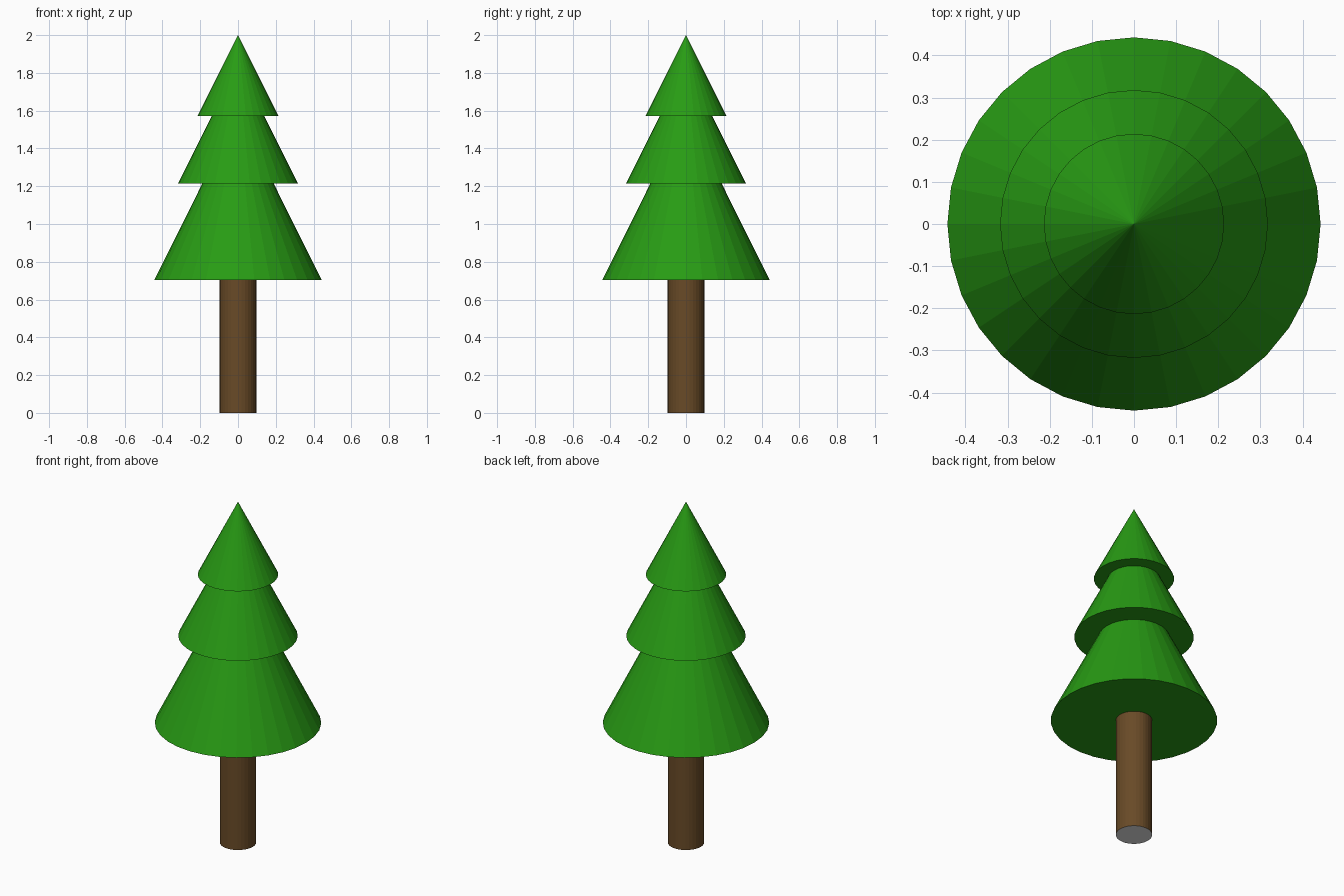
import bpy, bmesh
from mathutils import Matrix

if "Cube" in bpy.data.objects:
    bpy.data.objects.remove(bpy.data.objects["Cube"])

SIDES = 32


def material(name, rgb):
    m = bpy.data.materials.new(name)
    m.diffuse_color = (*rgb, 1)
    m.use_nodes = True
    m.node_tree.nodes["Principled BSDF"].inputs["Base Color"].default_value = m.diffuse_color
    return m


green = material("leaf green", (0.021, 0.33, 0.007))
brown = material("bark brown", (0.14, 0.069, 0.02))
grey = material("cut end grey", (0.8, 0.8, 0.8))


def cone(name, r_bottom, r_top, z0, z1, mats):
    bm = bmesh.new()
    bmesh.ops.create_cone(bm, cap_ends=True, segments=SIDES,
                          radius1=r_bottom, radius2=r_top, depth=z1 - z0,
                          matrix=Matrix.Translation((0, 0, (z0 + z1) / 2)))
    bmesh.ops.remove_doubles(bm, verts=bm.verts, dist=1e-5)
    bm.normal_update()
    # the underside takes the last material
    for f in bm.faces:
        f.material_index = len(mats) - 1 if f.normal.z < -0.9 else 0
    me = bpy.data.meshes.new(name)
    bm.to_mesh(me)
    bm.free()
    for m in mats:
        me.materials.append(m)
    ob = bpy.data.objects.new(name, me)
    bpy.context.collection.objects.link(ob)


# Trunk with a grey cut end
cone("trunk", 0.097, 0.097, 0, 0.75, [brown, grey])

# Three stacked foliage tiers: radius, base height, tip height
tiers = {"lower": (0.443, 0.703, 1.594),
         "middle": (0.318, 1.214, 1.85),
         "upper": (0.214, 1.573, 2.0)}
for label, (r, z0, z1) in tiers.items():
    cone(label + "_foliage", r, 0, z0, z1, [green])
